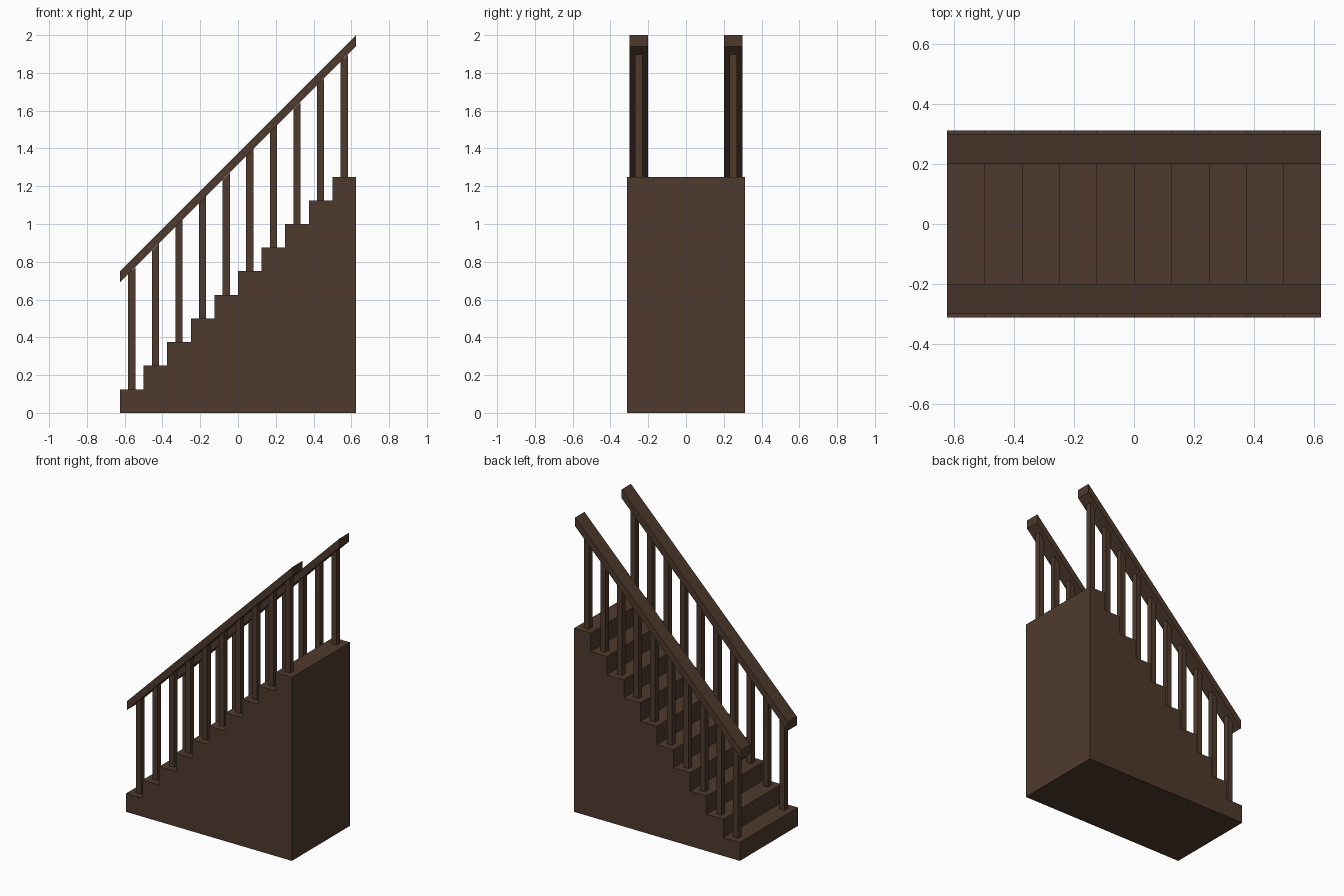
import bpy, bmesh

if "Cube" in bpy.data.objects:
    bpy.data.objects.remove(bpy.data.objects["Cube"])

STEPS = 10
S = 0.125            # tread depth and riser height
X0 = -0.625          # foot of the stairs
HALF_W = 0.3125      # half width of the flight
RAIL_T = 0.06        # vertical thickness of the handrail

wood = bpy.data.materials.new("dark_brown_wood")
wood.diffuse_color = (0.076, 0.042, 0.026, 1)
wood.use_nodes = True
wood.node_tree.nodes["Principled BSDF"].inputs["Base Color"].default_value = wood.diffuse_color


def extrude_profile(name, pts, y0, y1):
    """Extrude an (x, z) outline from y0 to y1."""
    bm = bmesh.new()
    face = bm.faces.new([bm.verts.new((x, y0, z)) for x, z in pts])
    ext = bmesh.ops.extrude_face_region(bm, geom=[face])
    verts = [v for v in ext["geom"] if isinstance(v, bmesh.types.BMVert)]
    bmesh.ops.translate(bm, verts=verts, vec=(0, y1 - y0, 0))
    bmesh.ops.recalc_face_normals(bm, faces=bm.faces)
    mesh = bpy.data.meshes.new(name)
    bm.to_mesh(mesh)
    bm.free()
    mesh.materials.append(wood)
    obj = bpy.data.objects.new(name, mesh)
    bpy.context.collection.objects.link(obj)
    return obj


# Solid stepped flight
outline = [(-X0, 0), (X0, 0)]
for i in range(STEPS):
    outline += [(X0 + i * S, (i + 1) * S), (X0 + (i + 1) * S, (i + 1) * S)]
extrude_profile("stair_flight", outline, -HALF_W, HALF_W)


def rail_bottom(x):
    return 0.75 - RAIL_T + (x - X0)


for side, sy in (("front", -1), ("back", 1)):
    yc = 0.25 * sy
    # Sloping handrail with plumb-cut ends
    a, b = rail_bottom(X0), rail_bottom(-X0)
    extrude_profile(side + "_handrail",
                    [(X0, a), (-X0, b), (-X0, b + RAIL_T), (X0, a + RAIL_T)],
                    yc - 0.05, yc + 0.05)
    # One square baluster per tread, cut to the slope of the rail
    r = 0.019
    for i in range(STEPS):
        x, z = X0 + (i + 0.5) * S, (i + 1) * S
        extrude_profile(f"{side}_baluster_{i + 1}",
                        [(x - r, z), (x + r, z),
                         (x + r, rail_bottom(x + r)), (x - r, rail_bottom(x - r))],
                        yc - r, yc + r)
